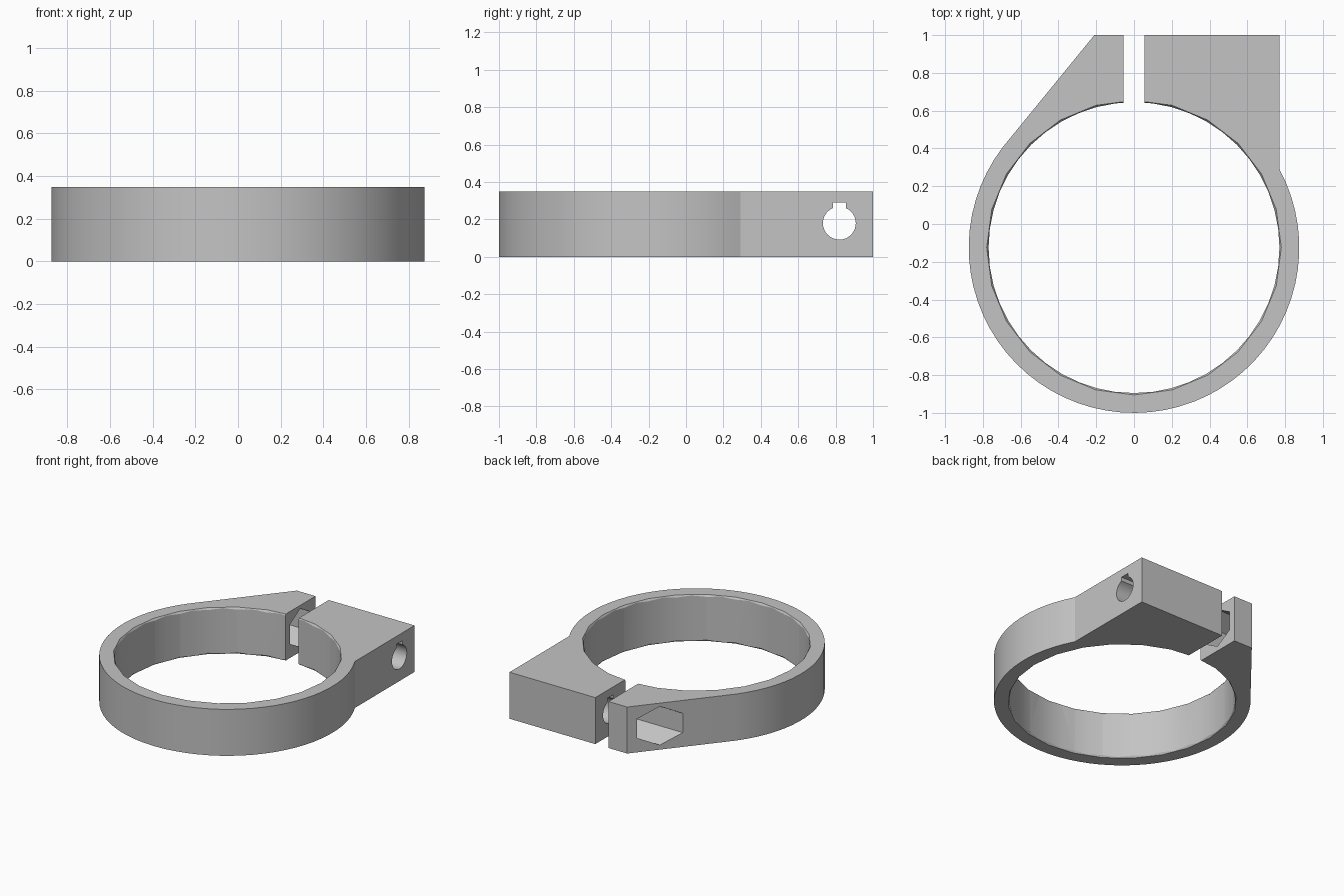
import bpy
import bmesh
import math
from mathutils import Matrix

if "Cube" in bpy.data.objects:
    bpy.data.objects.remove(bpy.data.objects["Cube"], do_unlink=True)

H = 0.35            # clamp height
CY = -0.125         # ring centre in y
R_OUT, R_BORE, R_LIP = 0.875, 0.77, 0.79
BOLT_Y, BOLT_Z = 0.82, 0.18

grey = bpy.data.materials.new("plain grey")
grey.use_nodes = True
colour = (0.55, 0.55, 0.55, 1)
grey.diffuse_color = colour
grey.node_tree.nodes["Principled BSDF"].inputs["Base Color"].default_value = colour


def finish(name, bm):
    bmesh.ops.recalc_face_normals(bm, faces=bm.faces)
    mesh = bpy.data.meshes.new(name)
    bm.to_mesh(mesh)
    bm.free()
    mesh.materials.append(grey)
    obj = bpy.data.objects.new(name, mesh)
    bpy.context.collection.objects.link(obj)
    return obj


def prism(name, outline, z0, z1):
    bm = bmesh.new()
    face = bm.faces.new([bm.verts.new((x, y, z0)) for x, y in outline])
    top = bmesh.ops.extrude_face_region(bm, geom=[face])["geom"]
    verts = [v for v in top if isinstance(v, bmesh.types.BMVert)]
    bmesh.ops.translate(bm, verts=verts, vec=(0, 0, z1 - z0))
    return finish(name, bm)


def cone(name, sides, r1, r2, depth, matrix):
    bm = bmesh.new()
    bmesh.ops.create_cone(bm, cap_ends=True, segments=sides, radius1=r1,
                          radius2=r2, depth=depth, matrix=matrix)
    return finish(name, bm)


def box(name, x0, x1, y0, y1, z0, z1):
    return prism(name, [(x0, y0), (x1, y0), (x1, y1), (x0, y1)], z0, z1)


# Outline: ring arc from the clamp block round the front to the tapered ear
start = math.atan2(0.29 - CY, 0.77)
end = math.atan2(0.41 - CY, -0.70) - 2 * math.pi
N = 48
outline = []
for i in range(N + 1):
    a = start + (end - start) * i / N
    outline.append((R_OUT * math.cos(a), CY + R_OUT * math.sin(a)))
outline += [(-0.21, 1), (0.77, 1)]
clamp = prism("clamp_ring", outline, 0, H)

# Cutters: bore with end chamfers, split, bolt hole with key, nut pocket
along_x = Matrix.Rotation(math.pi / 2, 4, "Y")
at_z = lambda z: Matrix.Translation((0, CY, z))
bolt_at = lambda x: Matrix.Translation((x, BOLT_Y, BOLT_Z)) @ along_x
slope = R_LIP - R_BORE
cutters = [
    cone("bore_cutter", 48, R_BORE, R_BORE, 1, at_z(H / 2)),
    cone("lower_chamfer_cutter", 24, R_LIP + slope, R_BORE - slope, 0.09, at_z(0)),
    cone("upper_chamfer_cutter", 24, R_BORE - slope, R_LIP + slope, 0.09, at_z(H)),
    box("split_cutter", -0.055, 0.055, 0.4, 1.2, -0.2, 0.6),
    cone("bolt_hole_cutter", 32, 0.088, 0.088, 1.0, bolt_at(0.48)),
    box("key_cutter", -0.03, 1, BOLT_Y - 0.035, BOLT_Y + 0.035, BOLT_Z, 0.29),
    cone("nut_pocket_cutter", 6, 0.145, 0.145, 0.8,
         bolt_at(-0.42) @ Matrix.Rotation(math.pi / 2, 4, "Z")),
]
for cutter in cutters:
    cutter.hide_render = True
    mod = clamp.modifiers.new(cutter.name, "BOOLEAN")
    mod.operation = "DIFFERENCE"
    mod.solver = "EXACT"
    mod.object = cutter

# Bake the cuts, then remove the helpers
bpy.context.view_layer.update()
baked = bpy.data.meshes.new_from_object(
    clamp.evaluated_get(bpy.context.evaluated_depsgraph_get()))
clamp.modifiers.clear()
clamp.data = baked
for cutter in cutters:
    bpy.data.objects.remove(cutter, do_unlink=True)

# Smooth the curved walls, keep corners sharp
bpy.ops.object.select_all(action="DESELECT")
clamp.select_set(True)
bpy.context.view_layer.objects.active = clamp
bpy.ops.object.shade_smooth_by_angle(angle=math.radians(20))
